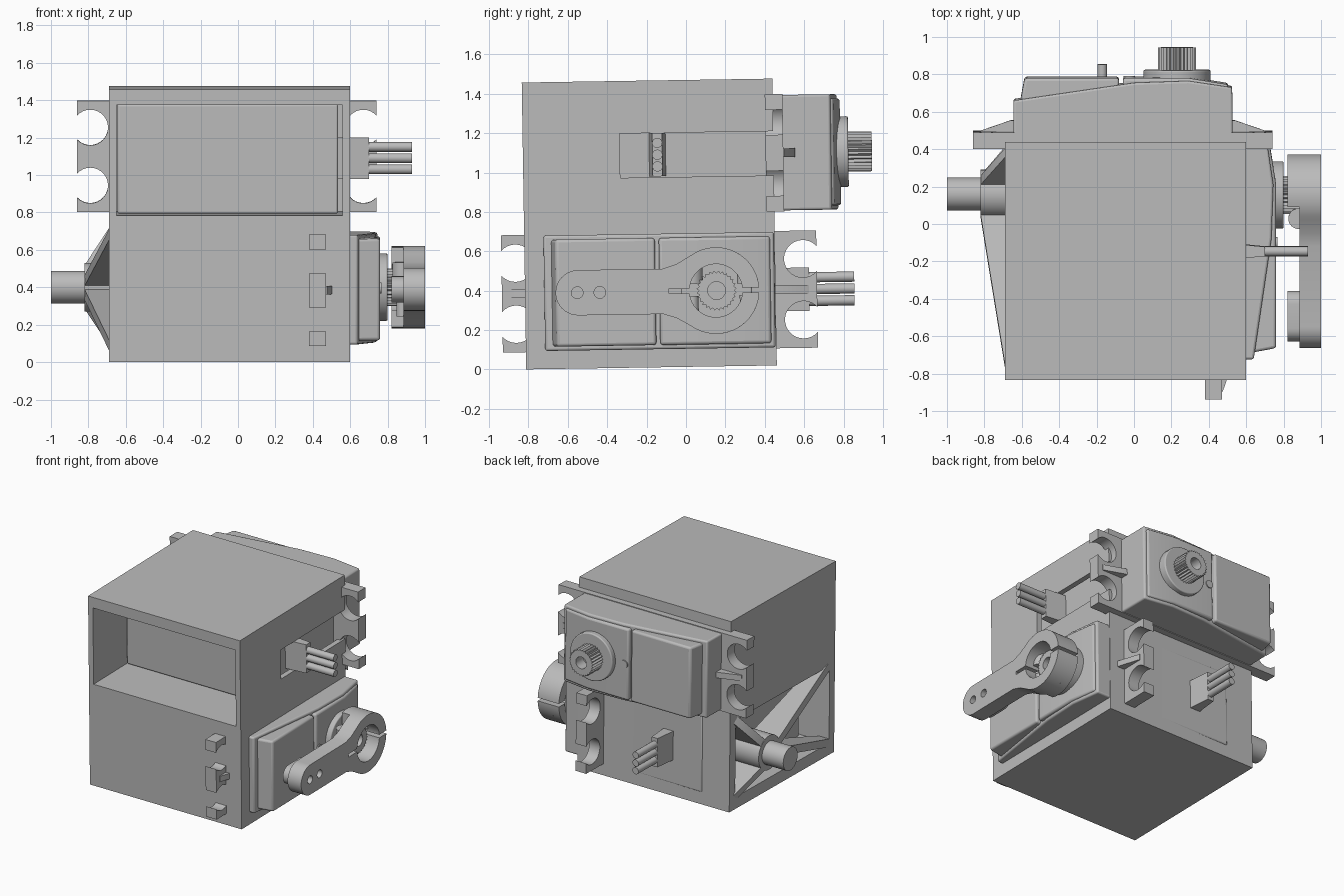
import bpy, bmesh
from math import sin, cos, radians
from mathutils import Matrix, Vector

cube = bpy.data.objects.get("Cube")
if cube:
    bpy.data.objects.remove(cube, do_unlink=True)

grey = bpy.data.materials.new("plain grey")
grey.use_nodes = True
grey.diffuse_color = (0.5, 0.5, 0.5, 1)
grey.node_tree.nodes["Principled BSDF"].inputs["Base Color"].default_value = (0.5, 0.5, 0.5, 1)

# The whole assembly leans very slightly about x
pivot = Vector((0, -0.19, 0.739))
tilt = Matrix.Translation(pivot) @ Matrix.Rotation(0.0157, 4, 'X') @ Matrix.Translation(-pivot)


def world(x, y, z):
    return x, y, z


def along_x(y, z, x):
    return x, y, z


def arc(cx, cy, r, start=0, end=360, n=32):
    closed = abs(end - start) == 360
    steps = n if closed else n - 1
    angles = [radians(start + (end - start) * i / steps) for i in range(n)]
    return [(cx + r * cos(a), cy + r * sin(a)) for a in angles]


def rect(a0, a1, b0, b1):
    return [(a0, b0), (a1, b0), (a1, b1), (a0, b1)]


def prism(name, outline, lo, hi, place=world, bevel=0, end_outline=None):
    """Extrude an outline from lo to hi, mapped into the model by place."""
    bm = bmesh.new()
    rings = [[bm.verts.new(tilt @ Vector(place(a, b, c))) for a, b in pts]
             for pts, c in ((outline, lo), (end_outline or outline, hi))]
    n = len(outline)
    for i in range(n):
        j = (i + 1) % n
        bm.faces.new((rings[0][i], rings[0][j], rings[1][j], rings[1][i]))
    bm.faces.new(rings[0][::-1])
    bm.faces.new(rings[1])
    bmesh.ops.recalc_face_normals(bm, faces=bm.faces)
    mesh = bpy.data.meshes.new(name)
    bm.to_mesh(mesh)
    bm.free()
    mesh.materials.append(grey)
    ob = bpy.data.objects.new(name, mesh)
    bpy.context.collection.objects.link(ob)
    if bevel:
        mod = ob.modifiers.new("soft edges", 'BEVEL')
        mod.width, mod.segments = bevel, 3
        mod.limit_method, mod.angle_limit = 'ANGLE', radians(40)
    return ob


def cut(ob, cutter):
    cutter.hide_render = True
    mod = ob.modifiers.new("cut", 'BOOLEAN')
    mod.operation, mod.solver, mod.object = 'DIFFERENCE', 'EXACT', cutter
    bpy.context.view_layer.objects.active = ob
    bpy.ops.object.modifier_apply(modifier=mod.name)
    bpy.data.objects.remove(cutter, do_unlink=True)


# Bracket block with a pocket for each motor and a cable slot
block = prism("bracket_block", rect(-0.69, 0.6, -0.823, 0.45), 0.01, 1.467)
cut(block, prism("front_pocket", rect(-0.65, 0.56, -0.9, 0.42), 0.795, 1.385))
cut(block, prism("side_pocket", rect(-0.8, 0.5, -0.76, 0.38), 0.1, 0.69))
cut(block, prism("cable_slot", rect(0.53, 0.7, -0.33, 0.46), 0.975, 1.2))


# Motors: u runs along the length, v across the width, w along the shaft
def upper(u, v, w):
    return u, w, v + 1.09


def lower(u, v, w):
    return w - 0.03, u - 0.08, v + 0.395


def motor(label, place):
    def side(u, w, v):
        return place(u, v, w)

    def across(v, w, u):
        return place(u, v, w)

    body = [(-0.645, -0.43), (-0.645, 0.67), (0, 0.765), (0.29, 0.775), (0.525, 0.74), (0.535, -0.43)]
    prism(label + "_case", body, -0.293, 0.293, side, 0.012)
    # Raised lid in two pieces, parted by a groove
    prism(label + "_lid_long", [(-0.62, 0.6), (-0.585, 0.79), (-0.08, 0.79), (-0.08, 0.6)],
          -0.272, 0.272, side, 0.015)
    prism(label + "_lid_short", [(-0.06, 0.6), (-0.06, 0.79), (0.29, 0.79), (0.505, 0.755), (0.505, 0.6)],
          -0.272, 0.272, side, 0.015)
    prism(label + "_lid_screw", arc(-0.025, 0, 0.03, n=16), 0.76, 0.797, place)

    # Mounting flange with open screw notches at both ends
    end = [(0.8, -0.298)]
    for c in (-0.155, 0.155):
        end += arc(0.73, c, 0.095, -42, -318, 24)
    end += [(0.8, 0.298)]
    outline = [(u - 0.06, v) for u, v in end] + [(-u - 0.06, -v) for u, v in end]
    prism(label + "_flange", outline, 0.41, 0.5, place)
    for s in (-1, 1):
        rib = [(-0.06 + s * u, w) for u, w in ((0.55, 0.48), (0.76, 0.48), (0.76, 0.505), (0.6, 0.56), (0.55, 0.56))]
        prism(label + "_flange_rib", rib, -0.022, 0.022, side)

    # Output collar and splined shaft
    collar = prism(label + "_collar", arc(0.23, 0, 0.18, n=48), 0.74, 0.83, place, 0.008)
    teeth = 28
    spline = []
    for i in range(teeth * 2):
        r = 0.102 if i % 2 else 0.09
        a = radians(180 * i / teeth)
        spline.append((0.23 + r * cos(a), r * sin(a)))
    shaft = prism(label + "_shaft", spline, 0.8, 0.95, place)
    cut(shaft, prism("shaft_hole", arc(0.23, 0, 0.045), 0.86, 1, place))

    # Cable grip and three wires
    prism(label + "_cable_grip", rect(-0.11, 0.11, -0.185, -0.095), 0.5, 0.7, across,
          end_outline=rect(-0.11, 0.11, -0.165, -0.115))
    for v in (-0.06, 0, 0.06):
        prism(label + "_wire", arc(v, -0.14, 0.026, n=16), 0.68, 0.93, across)


motor("upper_motor", upper)
motor("lower_motor", lower)


# Clamping arm on the lower motor's shaft
def horn(a, b, x):
    return x, a + 0.147, b + 0.395


outline = arc(0, 0, 0.22, -125, 125, 40) + [(-0.2, 0.137), (-0.27, 0.115)]
outline += arc(-0.7, 0, 0.115, 90, 270, 20) + [(-0.27, -0.115), (-0.2, -0.137)]
arm = prism("clamp_arm", outline, 0.885, 1.0, horn)
hub = prism("clamp_hub", arc(0, 0, 0.22, -105, 105, 36), 0.82, 0.885, horn)
pad = prism("arm_tip_pad", arc(-0.58, 0, 0.07, -90, 90, 14) + arc(-0.71, 0, 0.07, 90, 270, 14),
            0.82, 0.885, horn)
for part in (arm, hub):
    cut(part, prism("bore", arc(0, 0, 0.135, n=40), 0.7, 1.1, horn))
    cut(part, prism("clamp_slit", rect(-0.24, 0.4, -0.012, 0.012), 0.7, 1.1, horn))
for part in (arm, pad):
    for a in (-0.705, -0.59):
        cut(part, prism("arm_hole", arc(a, 0, 0.03, n=16), 0.7, 1.1, horn))
for y, r in ((0.025, 0.055), (0.285, 0.03)):
    prism("clamp_screw", arc(0.88, y, r, n=24), 0.43, 0.53)
    prism("clamp_screw_end", arc(0.88, y, r * 0.6, n=24), 0.24, 0.37)

# Pivot on the left side: boss, pin and four ribs to the pocket corners
cy, cz = 0.155, 0.395
prism("pivot_boss", arc(cy, cz, 0.13, n=40), -0.82, -0.45, along_x)
prism("pivot_pin", arc(cy, cz, 0.088, n=40), -1.0, -0.8, along_x)
for corner_y in (-0.76, 0.38):
    for corner_z in (0.1, 0.69):
        reach = Vector((corner_y - cy, corner_z - cz))
        length = reach.length
        d = reach.normalized()

        def rib_place(r, x, t, d=d):
            return x, cy + d.x * r - d.y * t, cz + d.y * r + d.x * t

        prism("pivot_rib", [(0.05, -0.82), (0.125, -0.82), (length, -0.69), (length, -0.6), (0.05, -0.6)],
              -0.03, 0.03, rib_place)

# Smooth the round surfaces, keep the edges crisp
bpy.ops.object.select_all(action='DESELECT')
for ob in bpy.context.collection.objects:
    if ob.type == 'MESH' and grey.name in ob.data.materials:
        ob.select_set(True)
        bpy.context.view_layer.objects.active = ob
bpy.ops.object.shade_smooth_by_angle(angle=radians(30))
